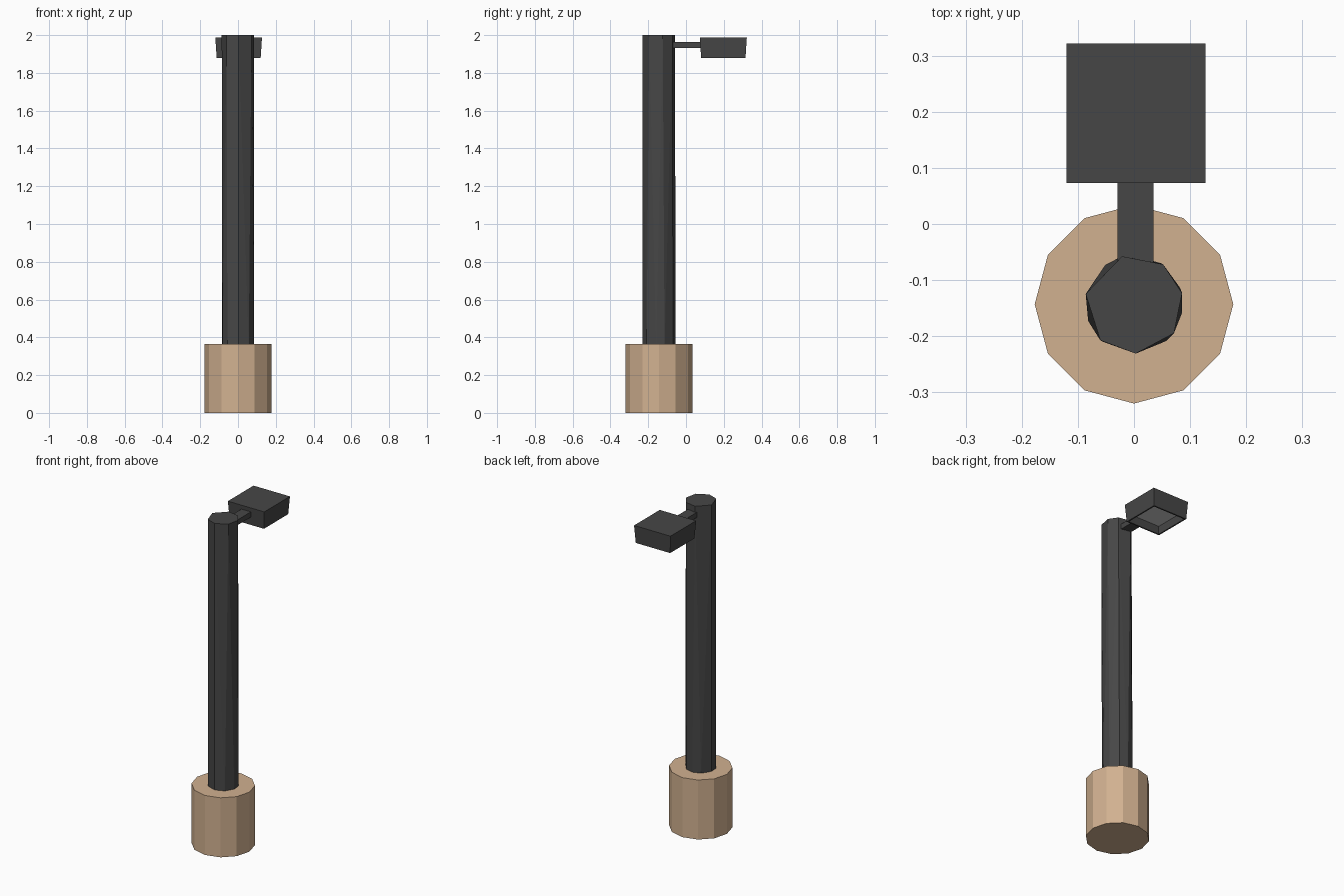
import bpy, bmesh
from math import sin, cos, radians

if "Cube" in bpy.data.objects:
    bpy.data.objects.remove(bpy.data.objects["Cube"], do_unlink=True)

POST_Y = -0.143


def material(name, rgb):
    m = bpy.data.materials.new(name)
    m.use_nodes = True
    m.diffuse_color = (*rgb, 1)
    m.node_tree.nodes["Principled BSDF"].inputs["Base Color"].default_value = (*rgb, 1)
    return m


dark = material("dark_grey", (0.062, 0.062, 0.062))
tan = material("tan_footing", (0.64, 0.44, 0.28))
pale = material("pale_lamp", (0.6, 0.6, 0.6))


def finish(name, bm, *mats):
    bmesh.ops.recalc_face_normals(bm, faces=bm.faces)
    mesh = bpy.data.meshes.new(name)
    bm.to_mesh(mesh)
    bm.free()
    for m in mats:
        mesh.materials.append(m)
    ob = bpy.data.objects.new(name, mesh)
    bpy.context.collection.objects.link(ob)
    return ob


def ring(bm, angles, radius, z):
    return [bm.verts.new((radius * cos(radians(a)), POST_Y + radius * sin(radians(a)), z))
            for a in angles]


def box(bm, x, y, z, inset=0):
    """Box from ranges; the underside is pulled in by inset."""
    bmesh.ops.create_cube(bm, size=1)
    for v in bm.verts:
        shrink = inset if v.co.z < 0 else 0
        for i, (lo, hi) in enumerate((x, y, z)):
            s = shrink if i < 2 else 0
            v.co[i] = lo + s if v.co[i] < 0 else hi - s


# Twelve-sided footing
bm = bmesh.new()
angles = range(0, 360, 30)
low = ring(bm, angles, 0.177, 0)
high = ring(bm, angles, 0.177, 0.365)
bm.faces.new(low)
bm.faces.new(high)
for i in range(len(low)):
    j = (i + 1) % len(low)
    bm.faces.new((low[i], low[j], high[j], high[i]))
finish("footing", bm, tan)

# Faceted, slightly twisted post wrapped around two uneven rings
bm = bmesh.new()
ring(bm, (-88, -49, -10, 20, 58, 92, 126, 168, 200, 230), 0.087, 0.34)
ring(bm, (-88, -36, 13, 54, 104, 168, 227), 0.088, 2)
bmesh.ops.convex_hull(bm, input=bm.verts)
bmesh.ops.dissolve_limit(bm, angle_limit=radians(1), verts=bm.verts, edges=bm.edges)
finish("post", bm, dark)

# Short arm from post to lamp head
bm = bmesh.new()
box(bm, (-0.029, 0.035), (-0.1, 0.085), (1.931, 1.963))
finish("arm", bm, dark)

# Tapered lamp head with a recessed pale panel underneath
bm = bmesh.new()
box(bm, (-0.12, 0.127), (0.073, 0.322), (1.88, 1.988), 0.007)
bm.normal_update()
under = min(bm.faces, key=lambda f: f.calc_center_median().z)
bmesh.ops.inset_region(bm, faces=[under], thickness=0.012)
panel = bmesh.ops.extrude_discrete_faces(bm, faces=[under])["faces"][0]
for v in panel.verts:
    v.co.z += 0.05
panel.material_index = 1
finish("lamp_head", bm, dark, pale)
